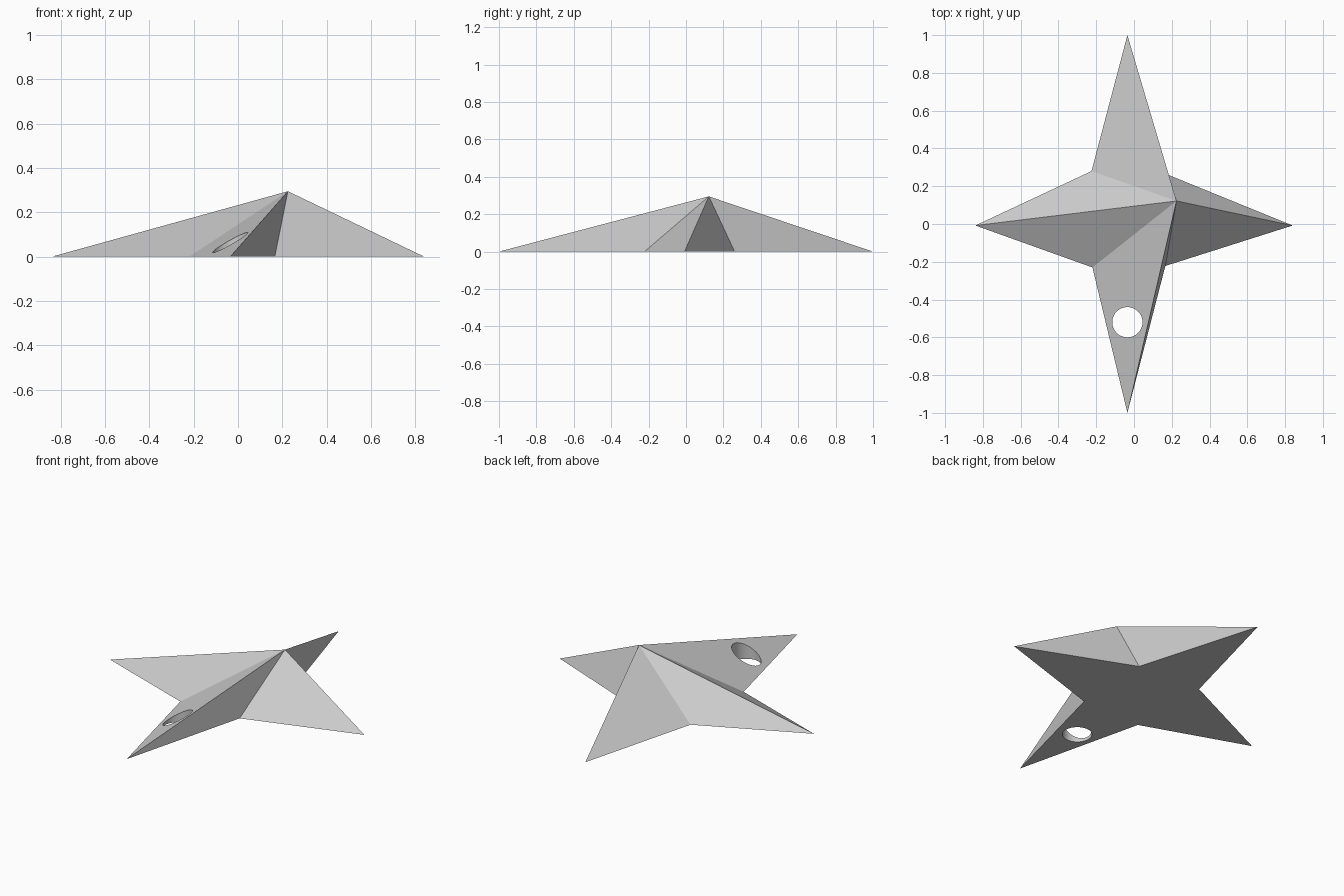
import bpy, bmesh

cube = bpy.data.objects.get("Cube")
if cube:
    bpy.data.objects.remove(cube, do_unlink=True)

# Single grey material
grey = bpy.data.materials.new("plain grey")
grey.use_nodes = True
colour = (0.6, 0.6, 0.6, 1)
grey.diffuse_color = colour
grey.node_tree.nodes["Principled BSDF"].inputs["Base Color"].default_value = colour

# Star outline, counter-clockwise from the back tip, and the off-centre peak
outline = [(-0.035, 1), (-0.225, 0.28), (-0.84, -0.008), (-0.22, -0.23),
           (-0.035, -1), (0.166, -0.222), (0.84, -0.008), (0.182, 0.26)]
peak = (0.225, 0.122, 0.295)

# Faceted star pyramid: a flat base with a fan of triangles up to the peak
bm = bmesh.new()
ring = [bm.verts.new((x, y, 0)) for x, y in outline]
top = bm.verts.new(peak)
bm.faces.new(ring[::-1])
for a, b in zip(ring, ring[1:] + ring[:1]):
    bm.faces.new((a, b, top))
mesh = bpy.data.meshes.new("star_pyramid")
bm.to_mesh(mesh)
bm.free()
mesh.materials.append(grey)
star = bpy.data.objects.new("star_pyramid", mesh)
bpy.context.collection.objects.link(star)

# Round vertical hole through the front arm
bpy.ops.mesh.primitive_cylinder_add(vertices=48, radius=0.08, depth=1,
                                    location=(-0.035, -0.52, 0))
cutter = bpy.context.object
cutter.name = "hole_cutter"
cutter.data.materials.append(grey)
cutter.hide_render = True
cutter.hide_set(True)
cut = star.modifiers.new("hanging_hole", "BOOLEAN")
cut.operation = "DIFFERENCE"
cut.solver = "EXACT"
cut.object = cutter

# Smooth the hole wall while keeping the facets crisp
bpy.ops.object.select_all(action="DESELECT")
bpy.context.view_layer.objects.active = star
star.select_set(True)
bpy.ops.object.modifier_apply(modifier=cut.name)
bpy.data.objects.remove(cutter, do_unlink=True)
bpy.ops.object.shade_smooth_by_angle(angle=0.16)
